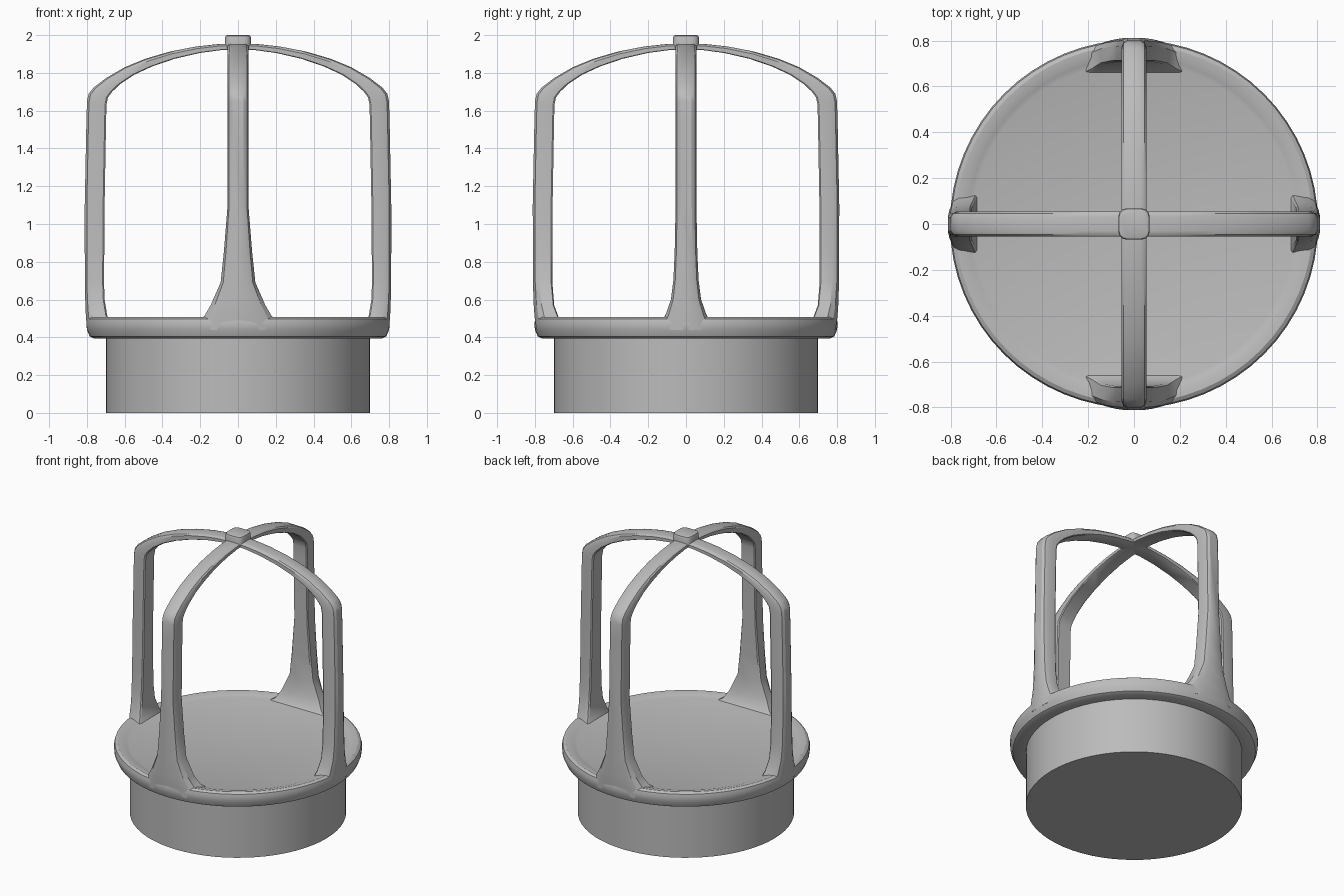
import bpy, bmesh, math

if "Cube" in bpy.data.objects:
    bpy.data.objects.remove(bpy.data.objects["Cube"])

mat = bpy.data.materials.new("plain grey")
mat.diffuse_color = (0.5, 0.5, 0.5, 1)
mat.use_nodes = True
mat.node_tree.nodes["Principled BSDF"].inputs["Base Color"].default_value = mat.diffuse_color


def finish(name, bm, angle=32):
    bmesh.ops.recalc_face_normals(bm, faces=bm.faces[:])
    me = bpy.data.meshes.new(name)
    bm.to_mesh(me)
    bm.free()
    me.materials.append(mat)
    ob = bpy.data.objects.new(name, me)
    bpy.context.collection.objects.link(ob)
    bpy.ops.object.select_all(action='DESELECT')
    ob.select_set(True)
    bpy.context.view_layer.objects.active = ob
    bpy.ops.object.shade_smooth_by_angle(angle=math.radians(angle))
    return ob


def bridge(bm, a, b):
    n = len(a)
    for i in range(n):
        bm.faces.new((a[i], a[(i + 1) % n], b[(i + 1) % n], b[i]))


def lathe(name, profile, seg=64):
    # Solid of revolution, capped at both ends of the profile
    bm = bmesh.new()
    rings = [[bm.verts.new((r * math.cos(2 * math.pi * k / seg),
                            r * math.sin(2 * math.pi * k / seg), z))
              for k in range(seg)] for r, z in profile]
    for a, b in zip(rings, rings[1:]):
        bridge(bm, a, b)
    bm.faces.new(rings[0])
    bm.faces.new(rings[-1])
    return finish(name, bm)


# Base drum, and rim flange with its shallow dished top
lathe("base_drum", [(0.70, 0), (0.70, 0.42)])
lathe("rim_plate", [(0.69, 0.395), (0.765, 0.395), (0.785, 0.405), (0.80, 0.44),
                    (0.803, 0.475), (0.797, 0.498), (0.78, 0.508), (0.75, 0.506),
                    (0.725, 0.498), (0.705, 0.492)])

# Hoop sections: outer radius, outer z, inner radius, inner z, half width
W = 0.055
UPPER = [(0.812, 1.10, 0.708, 1.10, W), (0.803, 1.55, 0.70, 1.55, W),
         (0.80, 1.65, 0.698, 1.63, W), (0.792, 1.688, 0.69, 1.67, W),
         (0.765, 1.722, 0.668, 1.70, W), (0.70, 1.772, 0.625, 1.74, W),
         (0.60, 1.83, 0.55, 1.79, W), (0.49, 1.875, 0.455, 1.834, W),
         (0.36, 1.913, 0.335, 1.875, W), (0.22, 1.94, 0.205, 1.905, W),
         (0.10, 1.953, 0.095, 1.92, W), (0, 1.956, 0, 1.925, W)]
WIDE_FOOT = [(0.803, 0.44, 0.68, 0.47, 0.25), (0.808, 0.51, 0.695, 0.51, 0.18),
             (0.81, 0.57, 0.71, 0.57, 0.145), (0.812, 0.69, 0.712, 0.69, 0.092),
             (0.812, 0.85, 0.71, 0.85, 0.075)]
SLIM_FOOT = [(0.803, 0.44, 0.69, 0.47, 0.14), (0.808, 0.52, 0.70, 0.52, 0.108),
             (0.81, 0.60, 0.71, 0.60, 0.08), (0.812, 0.70, 0.712, 0.70, 0.067),
             (0.812, 0.85, 0.71, 0.85, 0.06)]
# Bar cross-section: depth from the outer face, share of the half width
SHAPE = [(0, -0.55), (0.1, -0.85), (0.32, -1), (0.92, -1), (1, -0.9),
         (1, 0.9), (0.92, 1), (0.32, 1), (0.1, 0.85), (0, 0.55)]


def hoop(name, foot, turn):
    half = foot + UPPER
    path = [(1, s) for s in half] + [(-1, s) for s in reversed(half[:-1])]
    c, sn = math.cos(turn), math.sin(turn)
    bm = bmesh.new()
    rings = []
    for side, (ro, zo, ri, zi, w) in path:
        ring = []
        for t, u in SHAPE:
            r, z, y = ro + (ri - ro) * t, zo + (zi - zo) * t, u * w
            if r > 0.65:  # feet wrap around the rim
                r = math.sqrt(r * r - y * y)
            x = side * r
            ring.append(bm.verts.new((x * c - y * sn, x * sn + y * c, z)))
        rings.append(ring)
    for a, b in zip(rings, rings[1:]):
        bridge(bm, a, b)
    bm.faces.new(rings[0])
    bm.faces.new(rings[-1])
    return finish(name, bm)


hoop("side_to_side_hoop", SLIM_FOOT, 0)
hoop("front_to_back_hoop", WIDE_FOOT, math.pi / 2)

# Small rounded cap where the hoops cross
bm = bmesh.new()
bmesh.ops.create_cube(bm, size=1)
for v in bm.verts:
    v.co = (v.co.x * 0.136, v.co.y * 0.136, 1.965 + v.co.z * 0.07)
upright = [e for e in bm.edges if abs(e.verts[0].co.z - e.verts[1].co.z) > 0.01]
bmesh.ops.bevel(bm, geom=upright, offset=0.035, segments=3, profile=0.5, affect='EDGES')
top = [e for e in bm.edges if all(v.co.z > 1.99 for v in e.verts)]
bmesh.ops.bevel(bm, geom=top, offset=0.012, segments=2, profile=0.5, affect='EDGES')
finish("top_cap", bm, 40)
